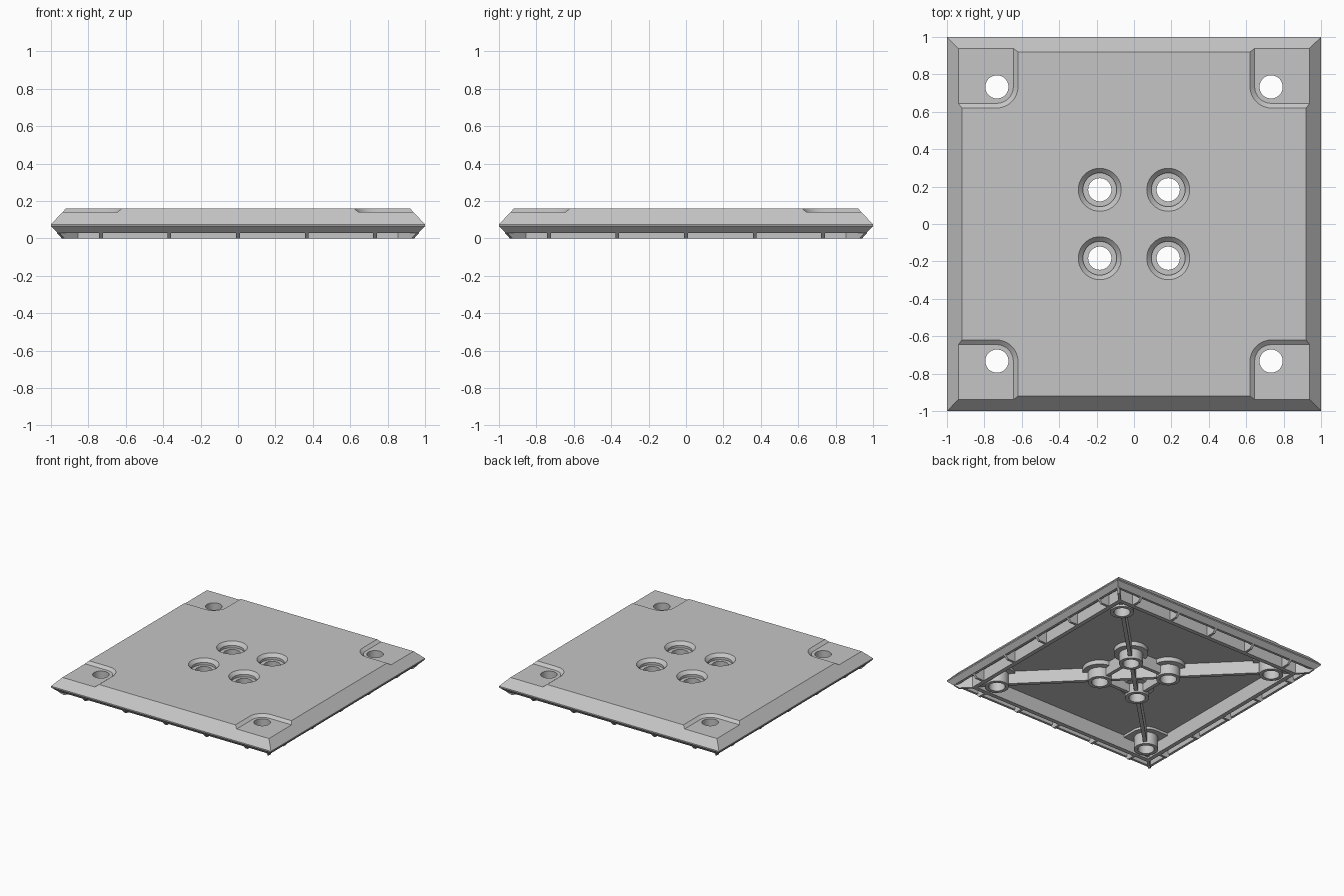
import bpy, bmesh, math
from mathutils import Matrix

if "Cube" in bpy.data.objects:
    bpy.data.objects.remove(bpy.data.objects["Cube"])

gray = bpy.data.materials.new("light gray")
gray.diffuse_color = (0.56, 0.56, 0.56, 1)
gray.use_nodes = True
gray.node_tree.nodes["Principled BSDF"].inputs["Base Color"].default_value = gray.diffuse_color


def loft(name, rings, closed=False):
    """Skin a list of equal-length point rings, capping the ends unless closed."""
    bm = bmesh.new()
    vs = [[bm.verts.new(p) for p in r] for r in rings]
    n = len(vs[0])
    pairs = list(zip(vs, vs[1:])) + ([(vs[-1], vs[0])] if closed else [])
    for a, b in pairs:
        for i in range(n):
            j = (i + 1) % n
            bm.faces.new((a[i], a[j], b[j], b[i]))
    if not closed:
        bm.faces.new(vs[0])
        bm.faces.new(vs[-1])
    bmesh.ops.recalc_face_normals(bm, faces=bm.faces)
    me = bpy.data.meshes.new(name)
    bm.to_mesh(me)
    bm.free()
    me.materials.append(gray)
    ob = bpy.data.objects.new(name, me)
    bpy.context.collection.objects.link(ob)
    return ob


def square(h, z):
    return [(-h, -h, z), (h, -h, z), (h, h, z), (-h, h, z)]


def turned(name, x, y, profile, n=40):
    """Round part from (radius, z) pairs."""
    return loft(name, [[(x + r * math.cos(2 * math.pi * i / n), y + r * math.sin(2 * math.pi * i / n), z)
                        for i in range(n)] for r, z in profile])


def rib(name, angle, profile, width):
    """Upright plate from (distance, z) pairs, turned about z."""
    ob = loft(name, [[(d, s * width / 2, z) for d, z in profile] for s in (-1, 1)])
    ob.data.transform(Matrix.Rotation(angle, 4, 'Z'))
    return ob


def corner_ring(inner, outer, z, r, sx, sy, n=10):
    """Corner square whose inner corner is rounded."""
    pts = [(outer, outer), (inner, outer)]
    pts += [(inner + r - r * math.cos(a), inner + r - r * math.sin(a))
            for a in (i * math.pi / 2 / n for i in range(n + 1))]
    pts.append((outer, inner))
    return [(sx * x, sy * y, z) for x, y in pts]


# Plate: bevelled rim, underside groove, standing wall and shallow hollow
plate = loft("base_plate", [square(h, z) for h, z in (
    (0.92, 0.16), (1, 0.075), (1, 0.065), (0.965, 0.03), (0.945, 0.03), (0.935, 0.095),
    (0.87, 0.095), (0.87, 0), (0.835, 0), (0.835, 0.12))])

adds, cuts = [], []
signs = [(sx, sy) for sx in (-1, 1) for sy in (-1, 1)]
for sx, sy in signs:
    # Corner pads and bosses below, stepped recesses and holes above
    adds.append(loft("corner_pad", [corner_ring(0.60, 0.85, z, 0.12, sx, sy) for z in (0.10, 0.13)]))
    adds.append(turned("corner_boss", sx * 0.733, sy * 0.733, [(0.09, 0), (0.09, 0.13)]))
    cuts.append(loft("corner_recess", [corner_ring(i, 1.1, z, r, sx, sy) for i, z, r in
                                       ((0.645, 0.14, 0.09), (0.62, 0.16, 0.115), (0.62, 0.2, 0.115))]))
    cuts.append(turned("corner_hole", sx * 0.733, sy * 0.733, [(0.062, -0.1), (0.062, 0.3)]))
    # Centre bosses with counterbored holes
    adds.append(turned("centre_boss", sx * 0.183, sy * 0.183,
                       [(0.09, 0), (0.09, 0.08), (0.13, 0.085), (0.13, 0.13)]))
    cuts.append(turned("centre_hole", sx * 0.183, sy * 0.183,
                       [(0.062, -0.1), (0.062, 0.115), (0.09, 0.115), (0.09, 0.135),
                        (0.115, 0.16), (0.115, 0.3)]))

for k in range(4):
    a = k * math.pi / 2
    # Diagonal ribs and corner webs
    q = math.sqrt(2)
    adds.append(rib("diagonal_rib", a + math.pi / 4,
                    [(-0.01, 0.015), (0.85 * q, 0.015), (0.85 * q, 0.13), (-0.01, 0.13)], 0.03))
    adds.append(rib("corner_web", a + math.pi / 4,
                    [(0.85 * q, 0), (0.935 * q, 0), (0.962 * q, 0.03), (0.95 * q, 0.105), (0.85 * q, 0.105)], 0.02))
    # Ribs joining the centre bosses in a square
    side = loft("centre_rib", [[(d, y, z) for d, z in ((0.168, 0.015), (0.198, 0.015), (0.198, 0.13), (0.168, 0.13))]
                               for y in (-0.183, 0.183)])
    side.data.transform(Matrix.Rotation(a, 4, 'Z'))
    adds.append(side)
    # Small webs between the standing wall and the rim
    for off in (-0.733, -0.367, 0, 0.367, 0.733):
        web = rib("rim_web", 0, [(0.855, 0), (0.935, 0), (0.964, 0.03), (0.95, 0.105), (0.855, 0.105)], 0.02)
        web.data.transform(Matrix.Rotation(a, 4, 'Z') @ Matrix.Translation((0, off, 0)))
        adds.append(web)


def combine(parts, op):
    for p in parts:
        m = plate.modifiers.new(p.name, 'BOOLEAN')
        m.operation, m.solver, m.object = op, 'EXACT', p
    bpy.context.view_layer.objects.active = plate
    plate.select_set(True)
    for m in list(plate.modifiers):
        bpy.ops.object.modifier_apply(modifier=m.name)
    for p in parts:
        bpy.data.objects.remove(p)


combine(adds, 'UNION')
combine(cuts, 'DIFFERENCE')
bpy.ops.object.shade_smooth_by_angle(angle=math.radians(30))
